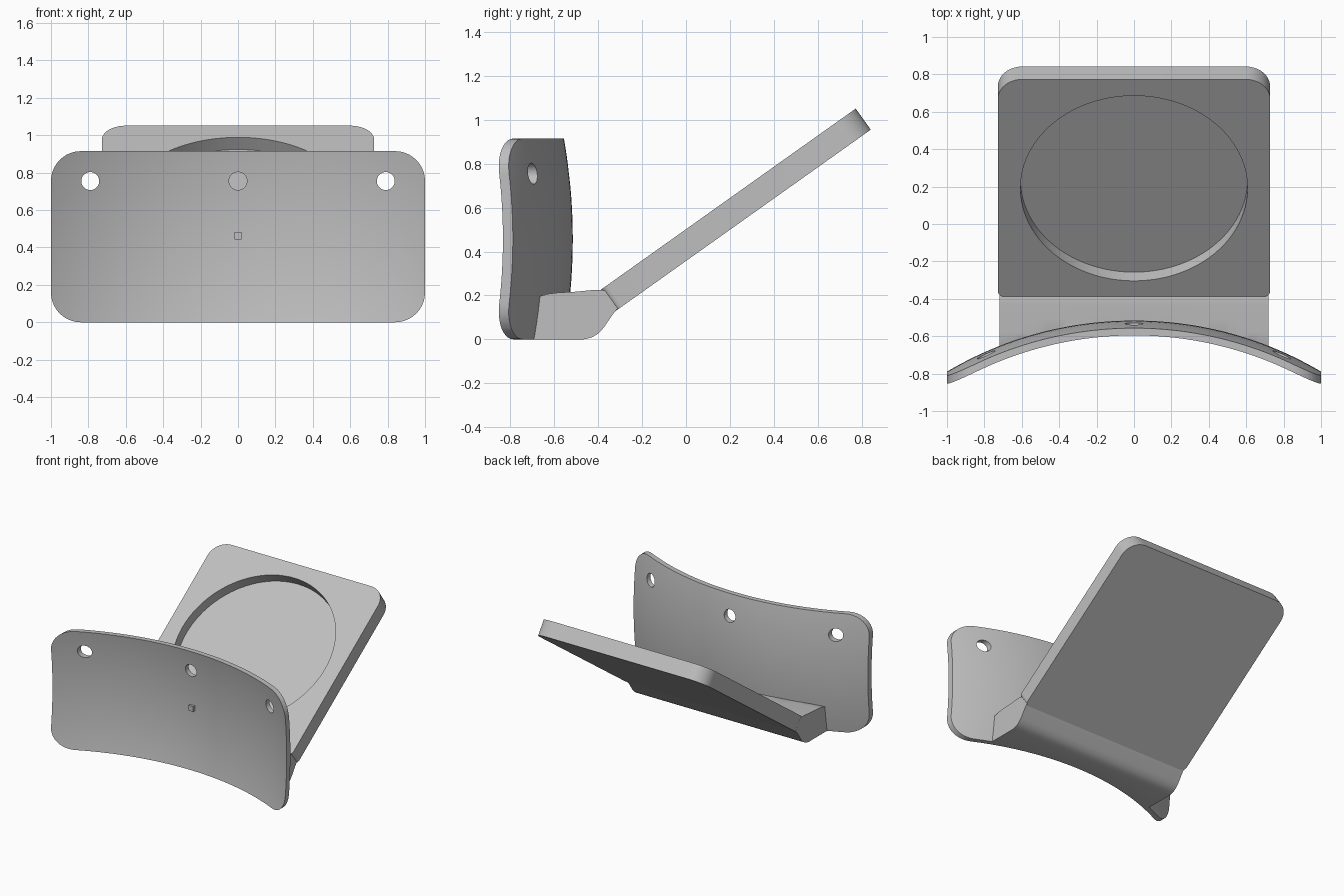
import bpy, bmesh, math
from mathutils import Matrix, Vector

if "Cube" in bpy.data.objects:
    bpy.data.objects.remove(bpy.data.objects["Cube"])

grey = bpy.data.materials.new("light grey")
grey.diffuse_color = (0.52, 0.52, 0.52, 1)
grey.use_nodes = True
grey.node_tree.nodes["Principled BSDF"].inputs["Base Color"].default_value = grey.diffuse_color


def finish(name, bm):
    bmesh.ops.recalc_face_normals(bm, faces=bm.faces)
    me = bpy.data.meshes.new(name)
    bm.to_mesh(me)
    bm.free()
    ob = bpy.data.objects.new(name, me)
    bpy.context.collection.objects.link(ob)
    me.materials.append(grey)
    return ob


def prism(name, pts, vec):
    """Extrude a closed 3D outline along a vector."""
    bm = bmesh.new()
    f = bm.faces.new([bm.verts.new(p) for p in pts])
    ext = bmesh.ops.extrude_face_region(bm, geom=[f])["geom"]
    bmesh.ops.translate(bm, vec=vec, verts=[v for v in ext if isinstance(v, bmesh.types.BMVert)])
    return finish(name, bm)


def rounded_rect(x, v0, v1, r0, r1, n=10):
    """2D outline, radius r0 at the low end and r1 at the high end."""
    pts = []
    for sx, v, sv, r, a0 in ((1, v0, 1, r0, -90), (1, v1, -1, r1, 0),
                             (-1, v1, -1, r1, 90), (-1, v0, 1, r0, 180)):
        for i in range(n + 1):
            a = math.radians(a0 + 90 * i / n)
            pts.append((sx * (x - r) + r * math.cos(a), v + sv * r + r * math.sin(a)))
    return pts


def circle(cx, cv, r, n):
    return [(cx + r * math.cos(2 * math.pi * i / n), cv + r * math.sin(2 * math.pi * i / n)) for i in range(n)]


def boolean(ob, cutter, op):
    m = ob.modifiers.new("cut", "BOOLEAN")
    m.operation, m.object, m.solver = op, cutter, "EXACT"
    bpy.context.view_layer.objects.active = ob
    bpy.ops.object.modifier_apply(modifier=m.name)
    bpy.data.objects.remove(cutter)


def smooth(ob, deg=30):
    bpy.ops.object.select_all(action="DESELECT")
    ob.select_set(True)
    bpy.context.view_layer.objects.active = ob
    bpy.ops.object.shade_smooth_by_angle(angle=math.radians(deg))


H = 0.915


def front_y(x, z):
    """Front surface of the doubly curved plate."""
    return -0.555 - (1.93 - math.sqrt(1.93 ** 2 - x * x)) - (2.6 - math.sqrt(2.6 ** 2 - (z - H / 2) ** 2))


# curved plate: thick curved sheet trimmed to a rounded outline
bm = bmesh.new()
NX, NZ = 56, 20
side = []
for t in (0, 1):
    side.append([[bm.verts.new((x, front_y(x, z) + t * (0.039 + 0.006 * x * x), z))
                  for z in (-0.02 + (H + 0.04) * j / NZ for j in range(NZ + 1))]
                 for x in (-1.03 + 2.06 * i / NX for i in range(NX + 1))])
for s in side:
    for i in range(NX):
        for j in range(NZ):
            bm.faces.new((s[i][j], s[i + 1][j], s[i + 1][j + 1], s[i][j + 1]))
a, b = side
for i in range(NX):
    for j in (0, NZ):
        bm.faces.new((a[i][j], a[i + 1][j], b[i + 1][j], b[i][j]))
for j in range(NZ):
    for i in (0, NX):
        bm.faces.new((a[i][j], a[i][j + 1], b[i][j + 1], b[i][j]))
plate = finish("curved_plate", bm)
boolean(plate, prism("trim", [(x, -1.2, z) for x, z in rounded_rect(1, 0, H, 0.16, 0.16)],
                     (0, 1, 0)), "INTERSECT")
# three screw holes
for hx in (-0.79, 0, 0.79):
    boolean(plate, prism("drill", [(x, -1.2, z) for x, z in circle(hx, 0.755, 0.048, 32)],
                         (0, 1, 0)), "DIFFERENCE")
smooth(plate)

# small square peg on the plate front
prism("square_peg", [(x, -0.575, z) for x, z in
                     ((-0.02, 0.443), (0.02, 0.443), (0.02, 0.483), (-0.02, 0.483))], (0, 0.03, 0))

# tilted tray: local u = x, v = up the slope, w = normal
A = math.radians(35.4)
d = Vector((0, math.cos(A), math.sin(A)))
n = Vector((0, -math.sin(A), math.cos(A)))
start = Vector((0, -0.388, 0.226))
L = 1.425


def tilt(pts, w):
    return [start + Vector((x, 0, 0)) + d * v + n * w for x, v in pts]


tray = prism("tilted_tray", tilt(rounded_rect(0.728, 0, L, 0.035, 0.13), 0), n * -0.118)
# round recess in the tray
boolean(tray, prism("recess_cutter", tilt(circle(0, 0.71, 0.607, 96), 0.05), n * -0.13), "DIFFERENCE")
smooth(tray)

# foot joining the plate to the tray, its near end following the plate
profile = [(-0.72, 0), (-0.72, 0.195), (-0.66, 0.198), (-0.63, 0.207), (-0.58, 0.213), (-0.5, 0.217),
           (-0.43, 0.224), (-0.388, 0.2255), (-0.34, 0.215), (-0.3, 0.16), (-0.31, 0.142),
           (-0.335, 0.112), (-0.375, 0.053), (-0.4, 0.026), (-0.43, 0.008), (-0.465, 0)]
bm = bmesh.new()
N = 28
rings = []
for i in range(N + 1):
    x = -0.72 + 1.44 * i / N
    rings.append([bm.verts.new((x, max(y, front_y(x, z) + 0.025 + 0.0004 * k), z))
                  for k, (y, z) in enumerate(profile)])
for r, s in zip(rings, rings[1:]):
    for k in range(len(profile)):
        m = (k + 1) % len(profile)
        bm.faces.new((r[k], r[m], s[m], s[k]))
bm.faces.new(rings[0])
bm.faces.new(rings[-1])
smooth(finish("foot", bm))
